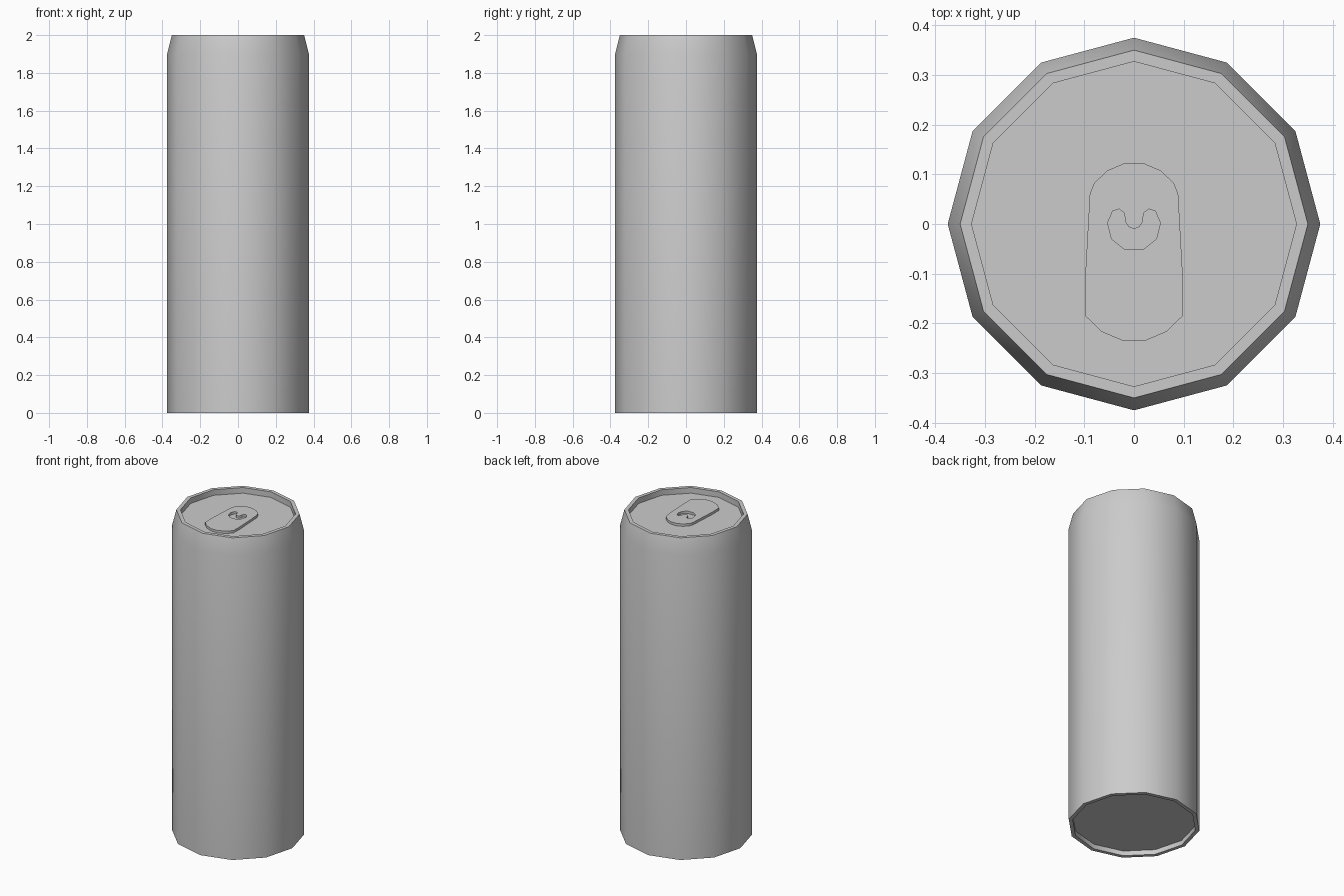
import bpy, bmesh, math

if "Cube" in bpy.data.objects:
    bpy.data.objects.remove(bpy.data.objects["Cube"])

SIDES = 12
LID_Z = 1.965


def lathe(name, profile):
    """Revolve an (r, z) profile into a low-poly solid capped at both ends."""
    bm = bmesh.new()
    rings = []
    for r, z in profile:
        rings.append([bm.verts.new((r * math.cos(2 * math.pi * i / SIDES),
                                    r * math.sin(2 * math.pi * i / SIDES), z))
                      for i in range(SIDES)])
    for a, b in zip(rings, rings[1:]):
        for i in range(SIDES):
            j = (i + 1) % SIDES
            bm.faces.new((a[i], a[j], b[j], b[i]))
    bm.faces.new(rings[0][::-1])
    bm.faces.new(rings[-1])
    bmesh.ops.recalc_face_normals(bm, faces=bm.faces)
    mesh = bpy.data.meshes.new(name)
    bm.to_mesh(mesh)
    bm.free()
    obj = bpy.data.objects.new(name, mesh)
    bpy.context.collection.objects.link(obj)
    return obj


def select_only(obj):
    bpy.ops.object.select_all(action='DESELECT')
    obj.select_set(True)
    bpy.context.view_layer.objects.active = obj


def mirrored(half):
    """Close a half outline by mirroring it across x = 0."""
    return half + [(-x, y) for x, y in reversed(half) if x > 1e-6]


def plate(name, outlines, z, thickness):
    """Flat plate from an outer outline and hole outlines."""
    curve = bpy.data.curves.new(name, 'CURVE')
    curve.dimensions = '2D'
    curve.fill_mode = 'BOTH'
    curve.extrude = thickness / 2
    for pts in outlines:
        spline = curve.splines.new('POLY')
        spline.points.add(len(pts) - 1)
        for p, (x, y) in zip(spline.points, pts):
            p.co = (x, y, 0, 1)
        spline.use_cyclic_u = True
    obj = bpy.data.objects.new(name, curve)
    obj.location.z = z + thickness / 2
    bpy.context.collection.objects.link(obj)
    select_only(obj)
    bpy.ops.object.convert(target='MESH')
    return bpy.context.object


# Can body: recessed base, straight wall, tapered shoulder, rim, sunken lid
body = lathe("can_body", [(0.352, 0.03), (0.352, 0), (0.375, 0), (0.375, 1.9),
                          (0.35, 2.0), (0.327, 2.0), (0.327, LID_Z)])
select_only(body)
bpy.ops.object.shade_smooth_by_angle(angle=math.radians(35))

# Pull tab with a U-shaped cut-out leaving a small tongue
outer = mirrored([(0.02, 0.122), (0.053, 0.108), (0.08, 0.083), (0.089, 0.06),
                  (0.099, -0.12), (0.098, -0.185), (0.065, -0.217), (0.02, -0.236)])
slot = mirrored([(0, -0.01), (0.011, -0.006), (0.018, 0.005), (0.019, 0.022),
                 (0.03, 0.03), (0.043, 0.026), (0.053, 0.002),
                 (0.045, -0.03), (0.02, -0.05)])
plate("pull_tab", [outer, slot], LID_Z, 0.015)
